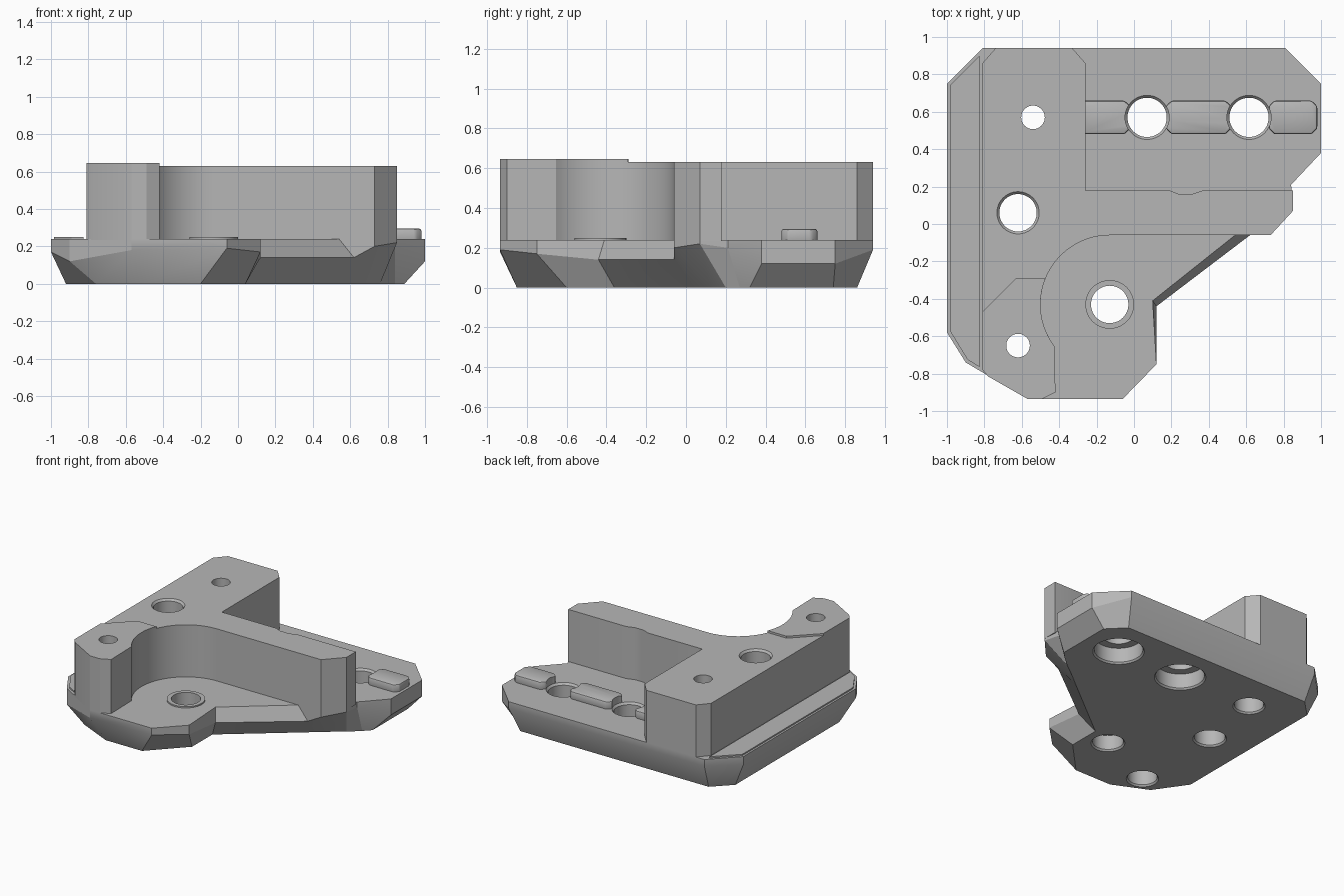
import bpy, bmesh
from math import sin, cos, pi, radians

if "Cube" in bpy.data.objects:
    bpy.data.objects.remove(bpy.data.objects["Cube"], do_unlink=True)

grey = bpy.data.materials.new("mid_grey")
grey.use_nodes = True
grey.diffuse_color = (0.47, 0.47, 0.47, 1)
grey.node_tree.nodes["Principled BSDF"].inputs["Base Color"].default_value = grey.diffuse_color


def add_loft(bm, rings):
    """Skin a stack of rings with equal point counts and cap both ends."""
    loops = [[bm.verts.new(p) for p in ring] for ring in rings]
    n = len(loops[0])
    for low, high in zip(loops, loops[1:]):
        for i in range(n):
            j = (i + 1) % n
            bm.faces.new((low[i], low[j], high[j], high[i]))
    bm.faces.new(loops[0][::-1])
    bm.faces.new(loops[-1])


def finish(bm, name):
    bmesh.ops.recalc_face_normals(bm, faces=bm.faces)
    mesh = bpy.data.meshes.new(name)
    bm.to_mesh(mesh)
    bm.free()
    mesh.materials.append(grey)
    ob = bpy.data.objects.new(name, mesh)
    bpy.context.collection.objects.link(ob)
    return ob


def flat(points, z):
    return [(x, y, z) for x, y in points]


def prism(name, points, z0, z1):
    bm = bmesh.new()
    add_loft(bm, [flat(points, z0), flat(points, z1)])
    return finish(bm, name)


def circle(cx, cy, r, z, n=48):
    return [(cx + r * cos(2 * pi * i / n), cy + r * sin(2 * pi * i / n), z) for i in range(n)]


def arc(cx, cy, r, a0, a1, n):
    angles = [radians(a0 + (a1 - a0) * i / n) for i in range(n + 1)]
    return [(cx + r * cos(a), cy + r * sin(a)) for a in angles]


# Base plate: outer edge, height of the undercut there, bottom edge
edge = [
    ((-1, 0.75), 0.18, (-0.92, 0.73)),
    ((-1, -0.58), 0.17, (-0.92, -0.50)),
    ((-0.90, -0.74), 0.12, (-0.76, -0.73)),
    ((-0.57, -0.935), 0.18, (-0.50, -0.85)),
    ((-0.06, -0.935), 0.19, (-0.20, -0.85)),
    ((0.12, -0.75), 0.17, (0.04, -0.60)),
    ((0.12, -0.44), 0.14, (0.04, -0.36)),
    ((0.62, -0.06), 0.14, (0.55, 0.04)),
    ((0.73, -0.06), 0.20, (0.65, 0.12)),
    ((0.85, 0.07), 0.22, (0.76, 0.20)),
    ((0.84, 0.21), 0.20, (0.84, 0.27)),
    ((1, 0.38), 0.12, (0.89, 0.32)),
    ((1, 0.75), 0.12, (0.89, 0.74)),
    ((0.81, 0.94), 0.19, (0.77, 0.86)),
    ((-0.81, 0.94), 0.19, (-0.79, 0.86)),
]
top = [p for p, _, _ in edge]
top[6], top[7] = (0.10, -0.41), (0.54, -0.06)      # sloped edge beside the pocket
bm = bmesh.new()
add_loft(bm, [flat([b for _, _, b in edge], 0),
              [(x, y, z) for (x, y), z, _ in edge],
              flat(top, 0.24)])
plate = finish(bm, "base_plate")

# Upright wall with the round pocket
front = [(-0.42, -0.90), (-0.49, -0.935), (-0.57, -0.935), (-0.78, -0.815), (-0.81, -0.78)]
wall_outline = (
    [(-0.81, 0.86), (-0.74, 0.94), (-0.33, 0.94), (-0.26, 0.86), (-0.26, 0.18),
     (0.19, 0.18), (0.24, 0.16), (0.31, 0.16), (0.37, 0.18),
     (0.85, 0.18), (0.85, 0.07), (0.73, -0.06)]
    + arc(-0.13, -0.43, 0.37, 90, 217, 32) + front)
wall = prism("upright_wall", wall_outline, 0.235, 0.63)

# Thin raised pad on the front end of the wall
pad_outline = [(-0.81, -0.47), (-0.63, -0.29)] + arc(-0.13, -0.43, 0.37, 158, 217, 16) + front
pad = prism("raised_pad", pad_outline, 0.625, 0.645)

# Raised strip along the left ledge
ledge = prism("ledge_strip", [(-0.985, 0.74), (-0.985, -0.57), (-0.89, -0.725),
                              (-0.825, -0.765), (-0.825, 0.90)], 0.235, 0.25)

# Ring boss in the pocket
boss = prism("pocket_boss", [p[:2] for p in circle(-0.13, -0.43, 0.13, 0)], 0.235, 0.25)

# Locating keys on the rear shelf
keys = []
for name, x0, x1 in (("inner_key", -0.30, -0.02), ("middle_key", 0.17, 0.52), ("outer_key", 0.72, 0.98)):
    c, y0, y1 = 0.03, 0.48, 0.66
    outline = [(x0 + c, y0), (x1 - c, y0), (x1, y0 + c), (x1, y1 - c),
               (x1 - c, y1), (x0 + c, y1), (x0, y1 - c), (x0, y0 + c)]
    key = prism(name, outline, 0.22, 0.295)
    bevel = key.modifiers.new("Soft edges", "BEVEL")
    bevel.width, bevel.segments = 0.012, 2
    keys.append(key)

# Stepped bores cut through everything
def bore_profile(wide, depth, narrow):
    return [(-0.1, wide + 0.01), (0, wide + 0.01), (0.012, wide), (depth, wide), (depth, narrow), (0.9, narrow)]


key_bore = bore_profile(0.165, 0.12, 0.105)[:-1] + [(0.225, 0.105), (0.24, 0.118), (0.9, 0.118)]
wall_bore = bore_profile(0.105, 0.5, 0.1)[:-1] + [(0.615, 0.1), (0.63, 0.113), (0.9, 0.113)]
bores = [
    (0.07, 0.57, key_bore), (0.615, 0.57, key_bore),
    (-0.62, 0.06, wall_bore),
    (-0.54, 0.57, bore_profile(0.1, 0.35, 0.063)),
    (-0.62, -0.65, bore_profile(0.1, 0.35, 0.063)),
    (-0.13, -0.43, bore_profile(0.105, 0.12, 0.1)),
]
bm = bmesh.new()
for cx, cy, profile in bores:
    add_loft(bm, [circle(cx, cy, r, z) for z, r in profile])
cutter = finish(bm, "bore_cutter")
cutter.hide_render = True

parts = [plate, wall, pad, boss, ledge] + keys
for ob in parts:
    cut = ob.modifiers.new("Bores", "BOOLEAN")
    cut.operation, cut.solver, cut.object = "DIFFERENCE", "EXACT", cutter
    bpy.ops.object.select_all(action="DESELECT")
    ob.select_set(True)
    bpy.context.view_layer.objects.active = ob
    for m in list(ob.modifiers):
        bpy.ops.object.modifier_apply(modifier=m.name)
    bpy.ops.object.shade_smooth_by_angle(angle=radians(25))
bpy.data.objects.remove(cutter, do_unlink=True)
